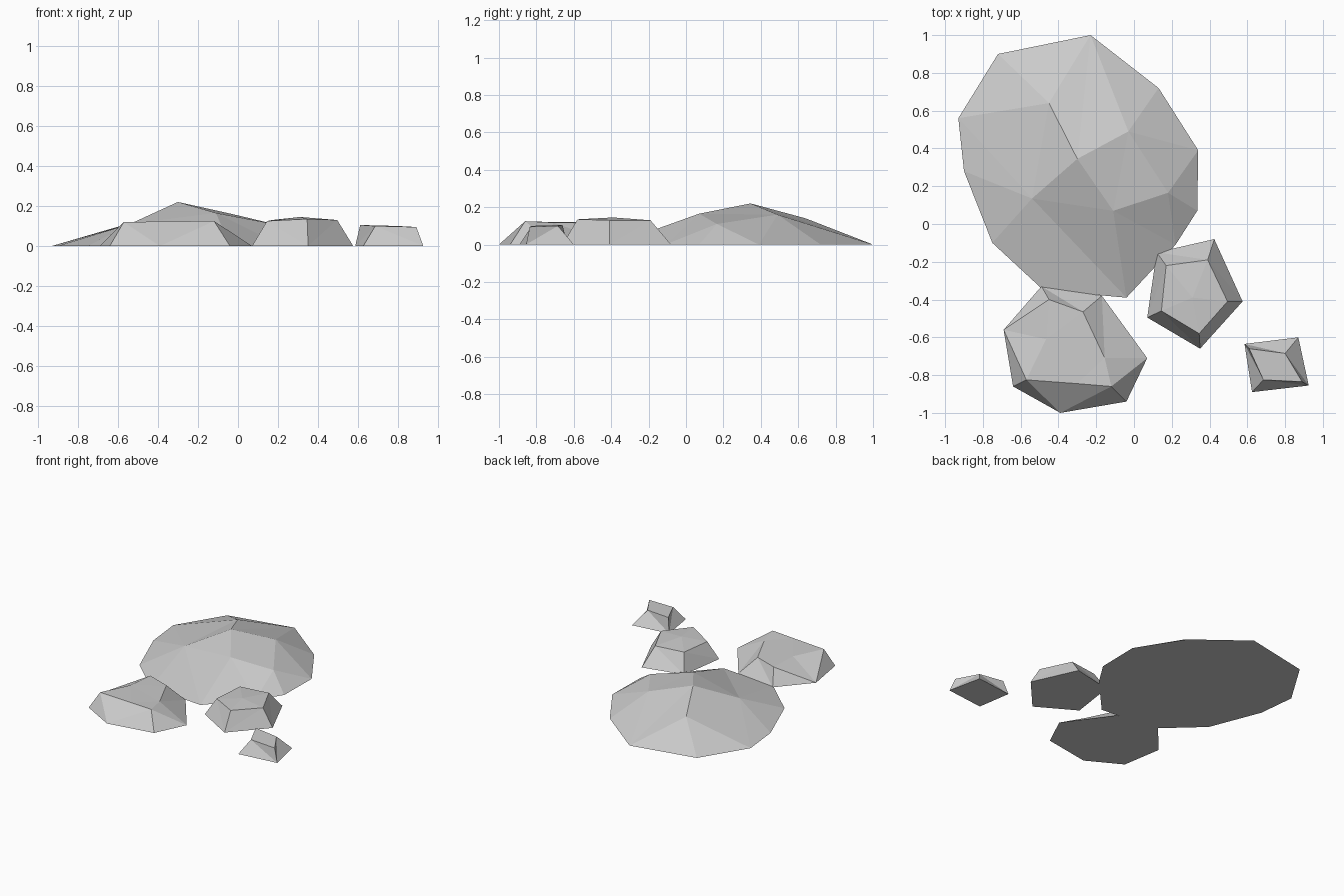
import bpy
import bmesh

# Remove the default cube
default_cube = bpy.data.objects.get("Cube")
if default_cube:
    bpy.data.objects.remove(default_cube, do_unlink=True)

# Single grey stone material
stone = bpy.data.materials.new("grey_stone")
stone.use_nodes = True
stone_colour = (0.6, 0.6, 0.6, 1)
stone.diffuse_color = stone_colour
shader = stone.node_tree.nodes["Principled BSDF"]
shader.inputs["Base Color"].default_value = stone_colour
shader.inputs["Roughness"].default_value = 0.9


def finish_rock(name, bm):
    """Orient the faces outward and turn the mesh into a flat-shaded object."""
    bmesh.ops.recalc_face_normals(bm, faces=bm.faces[:])
    mesh = bpy.data.meshes.new(name)
    bm.to_mesh(mesh)
    bm.free()
    mesh.materials.append(stone)
    rock = bpy.data.objects.new(name, mesh)
    bpy.context.collection.objects.link(rock)
    return rock


def chipped_rock(name, base, top, peak=None):
    """Stone with a ground outline, a smaller upper rim and a flat or peaked cap."""
    bm = bmesh.new()
    lower = [bm.verts.new((x, y, 0)) for x, y in base]
    upper = [bm.verts.new(point) for point in top]
    count = len(base)
    bm.faces.new(lower[::-1])
    for i in range(count):
        j = (i + 1) % count
        bm.faces.new((lower[i], lower[j], upper[j], upper[i]))
    if peak:
        centre = bm.verts.new(peak)
        for i in range(count):
            bm.faces.new((upper[i], upper[(i + 1) % count], centre))
    else:
        bm.faces.new(upper)
    # Split bent sides into clean facets
    bmesh.ops.triangulate(bm, faces=bm.faces[:])
    return finish_rock(name, bm)


def faceted_mound(name, outline, crown, facets):
    """Low mound: lower-case letters are ground points, capitals crown points."""
    bm = bmesh.new()
    ground = [bm.verts.new((x, y, 0)) for x, y in outline]
    verts = {chr(ord("a") + i): v for i, v in enumerate(ground)}
    verts.update({key: bm.verts.new(point) for key, point in crown.items()})
    for facet in facets.split():
        bm.faces.new([verts[key] for key in facet])
    bm.faces.new(ground[::-1])
    return finish_rock(name, bm)


# Large flat boulder at the back
faceted_mound(
    "large_boulder",
    outline=[(-.23, 1), (-.72, .9), (-.93, .56), (-.9, .28), (-.75, -.1),
             (-.48, -.35), (-.04, -.39), (.22, -.11), (.335, .07),
             (.34, .39), (.13, .72)],
    crown={"P": (-.3, .345, .22), "A": (-.45, .64, .14), "B": (-.03, .49, .16),
           "C": (.18, .165, .11), "D": (-.11, .07, .165), "E": (-.54, .135, .11)},
    facets="abA bcA cEA cdE deE efE fgE gDE ghD hCD hiC ijC jBC jkB kaB "
           "aAP aPB PAE PED PDB BDC",
)

# Medium rock at the front
chipped_rock(
    "front_rock",
    base=[(-.69, -.56), (-.64, -.86), (-.39, -1), (-.04, -.94),
          (.07, -.71), (-.17, -.38), (-.49, -.33)],
    top=[(-.465, -.61, .12), (-.57, -.825, .12), (-.3, -.845, .123),
         (-.12, -.86, .125), (-.155, -.71, .118), (-.27, -.465, .115),
         (-.45, -.4, .115)],
)

# Five-sided rock beside it
chipped_rock(
    "side_rock",
    base=[(.07, -.495), (.35, -.66), (.575, -.41), (.425, -.08), (.12, -.15)],
    top=[(.145, -.46, .125), (.345, -.58, .135), (.495, -.41, .13),
         (.39, -.19, .13), (.17, -.22, .13)],
    peak=(.31, -.39, .145),
)

# Small four-sided stone
chipped_rock(
    "small_stone",
    base=[(.585, -.635), (.625, -.89), (.925, -.855), (.87, -.6)],
    top=[(.61, -.66, .105), (.685, -.825, .1), (.89, -.835, .095),
         (.8, -.685, .1)],
)
